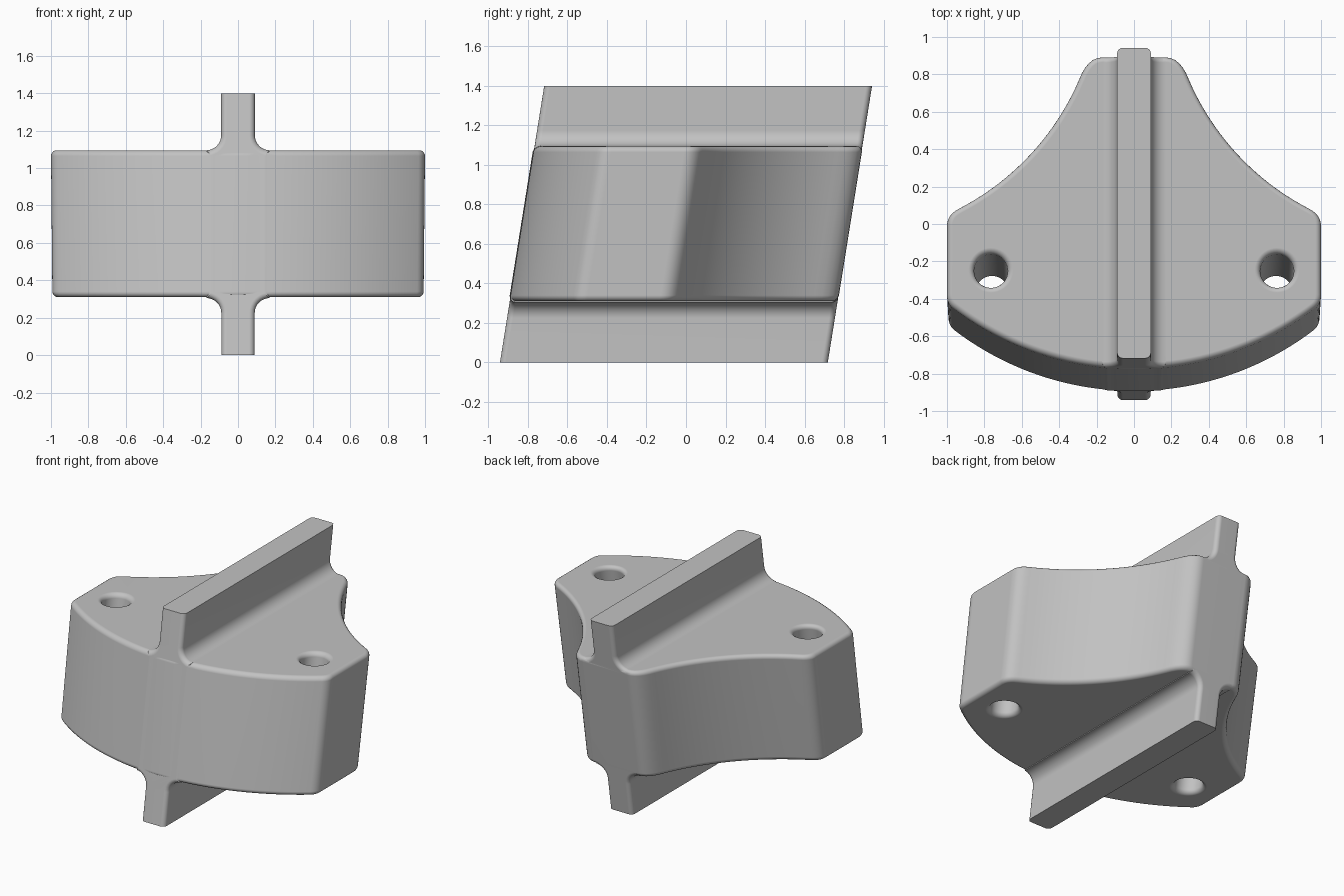
import bpy, bmesh, math
from mathutils import Vector

if "Cube" in bpy.data.objects:
    bpy.data.objects.remove(bpy.data.objects["Cube"])

HEIGHT, LOW, HIGH = 1.4, 0.31, 1.095   # rib height, body underside and top
MID = HEIGHT / 2
SLANT = 0.16                           # lean towards the back per unit height
ROUND = 0.03

metal = bpy.data.materials.new("plain grey")
metal.use_nodes = True
grey = (0.54, 0.54, 0.54, 1)
metal.diffuse_color = grey
metal.node_tree.nodes["Principled BSDF"].inputs["Base Color"].default_value = grey


def arc(cx, cy, r, start, end, n):
    angles = [math.radians(start + (end - start) * i / n) for i in range(n + 1)]
    return [(cx + r * math.cos(a), cy + r * math.sin(a)) for a in angles]


def soft_corner(a, corner, b, n=6):
    a, c, b = Vector(a), Vector(corner), Vector(b)
    ts = [i / n for i in range(n + 1)]
    return [tuple(a * (1 - t) ** 2 + c * 2 * t * (1 - t) + b * t * t) for t in ts]


def mirrored(half):
    return half + [(-x, y) for x, y in reversed(half) if abs(x) > 1e-5]


def add_object(name, bm):
    bmesh.ops.recalc_face_normals(bm, faces=bm.faces)
    mesh = bpy.data.meshes.new(name)
    bm.to_mesh(mesh)
    bm.free()
    mesh.materials.append(metal)
    obj = bpy.data.objects.new(name, mesh)
    bpy.context.collection.objects.link(obj)
    return obj


def prism(name, outline, place, depth, keep_sharp=lambda e: False):
    """Extrude a flat outline and round the rims of both end caps."""
    bm = bmesh.new()
    cap = bm.faces.new([bm.verts.new(place(x, y)) for x, y in outline])
    far = bmesh.ops.extrude_face_region(bm, geom=[cap], use_keep_orig=True)
    caps = [cap] + [f for f in far["geom"] if isinstance(f, bmesh.types.BMFace)]
    moved = [v for v in far["geom"] if isinstance(v, bmesh.types.BMVert)]
    bmesh.ops.translate(bm, verts=moved, vec=depth)
    bmesh.ops.recalc_face_normals(bm, faces=bm.faces)
    rims = [e for f in caps for e in f.edges if not keep_sharp(e)]
    bmesh.ops.bevel(bm, geom=rims, offset=ROUND, segments=4, profile=0.5,
                    affect='EDGES', clamp_overlap=False)
    return add_object(name, bm)


# Body: bowed front, straight sides, scooped rear flanks, flat back
front = arc(0, 0.769, 1.604, 270, 307, 20)
flank = arc(1.578, 1.265, 1.398, 242.6, 203.4, 20)
half = (front[:-1]
        + soft_corner(front[-1], (1, -0.485), (1, -0.44))
        + soft_corner((1, -0.07), (1, -0.008), flank[0])
        + flank[1:-1]
        + soft_corner(flank[-1], (0.249, 0.832), (0.17, 0.832)))
body = prism("body", mirrored(half), lambda x, y: (x, y, LOW), (0, 0, HIGH - LOW))

# Rib: thin blade through the body with a fillet above and below
fillet = arc(0.17, HIGH + 0.08, 0.08, 180, 270, 8)
upper = [(0.09, HEIGHT)] + fillet
lower = [(x, HEIGHT - z) for x, z in reversed(upper)]


def is_blade_end(edge):
    z = sum(v.co.z for v in edge.verts) / 2
    return z < 0.001 or z > HEIGHT - 0.001


bm = bmesh.new()
rib = prism("rib", mirrored(upper + lower), lambda x, z: (x, -0.83, z),
            (0, 1.66, 0), is_blade_end)
bm.free()

# Hole cutters with flared mouths
cutters = []
for side in (-1, 1):
    r = 0.09
    flare = [(r + ROUND * (1 - math.cos(a)), HIGH - ROUND + ROUND * math.sin(a))
             for a in [math.pi / 2 * i / 4 for i in range(5)]]
    flare.append((r + ROUND, HIGH + 0.02))
    profile = [(q, LOW + HIGH - z) for q, z in reversed(flare)] + flare
    bm = bmesh.new()
    rings = []
    for q, z in profile:
        circle = bmesh.ops.create_circle(bm, segments=40, radius=q)["verts"]
        bmesh.ops.translate(bm, verts=circle, vec=(side * 0.765, -0.31, z))
        rings.append(circle)
    for a, b in zip(rings, rings[1:]):
        for i in range(len(a)):
            j = (i + 1) % len(a)
            bm.faces.new((a[i], a[j], b[j], b[i]))
    bm.faces.new(rings[0])
    bm.faces.new(rings[-1])
    cutter = add_object("hole_cutter", bm)
    cutter.hide_render = True
    cutters.append(cutter)

# Join the rib, drill the holes
bpy.ops.object.select_all(action='DESELECT')
body.select_set(True)
bpy.context.view_layer.objects.active = body
for tool, action in [(rib, 'UNION')] + [(c, 'DIFFERENCE') for c in cutters]:
    mod = body.modifiers.new("combine", 'BOOLEAN')
    mod.object, mod.operation, mod.solver = tool, action, 'EXACT'
    bpy.ops.object.modifier_apply(modifier=mod.name)
    bpy.data.objects.remove(tool)
body.name = "slanted_ribbed_block"

# Lean the whole block backwards, with a very slight taper downwards
for v in body.data.vertices:
    v.co.y += SLANT * (v.co.z - MID)
    v.co.x *= 1 + 0.01 * (v.co.z - HIGH)

bpy.ops.object.shade_smooth_by_angle(angle=math.radians(35))
weighted = body.modifiers.new("even_shading", 'WEIGHTED_NORMAL')
weighted.keep_sharp = True
